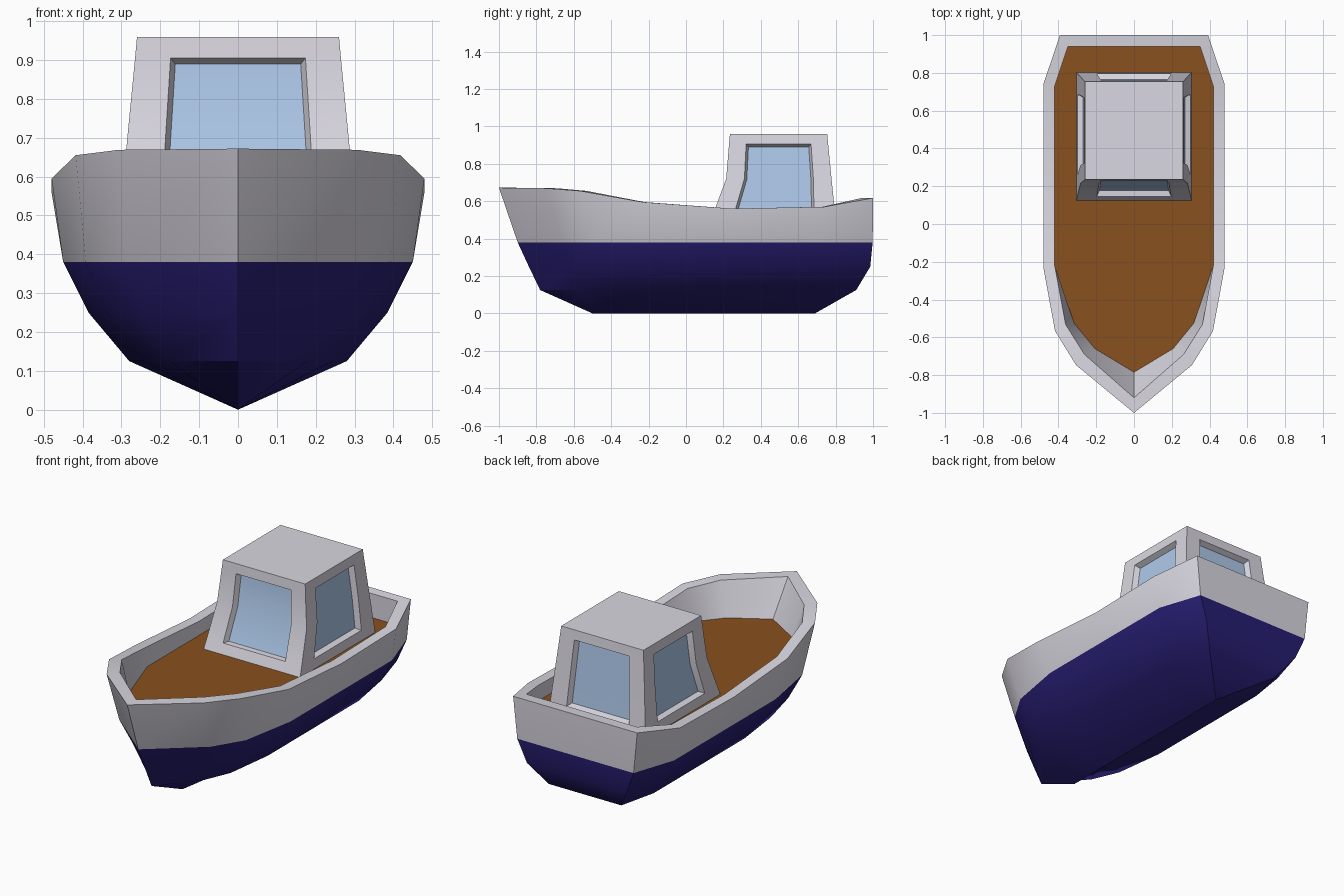
import bpy, bmesh, math

if "Cube" in bpy.data.objects:
    bpy.data.objects.remove(bpy.data.objects["Cube"])


def material(name, rgb):
    m = bpy.data.materials.new(name)
    m.diffuse_color = (*rgb, 1)
    m.use_nodes = True
    m.node_tree.nodes["Principled BSDF"].inputs["Base Color"].default_value = m.diffuse_color
    return m


GREY = material("grey_paint", (0.70, 0.68, 0.75))
NAVY = material("navy_paint", (0.02, 0.013, 0.17))
WOOD = material("deck_wood", (0.25, 0.083, 0.0135))
GLASS = material("window_glass", (0.42, 0.58, 0.82))


def mirrored(half):
    """Close a bow-to-stern half outline by mirroring it across x = 0."""
    return half + [(-x, y, z) for x, y, z in reversed(half[1:])]


def skin(bm, rings):
    """Bridge equal-length closed rings with quads; returns one face list per band."""
    vs = [[bm.verts.new(p) for p in r] for r in rings]
    n = len(rings[0])
    return vs, [[bm.faces.new((a[i], a[(i + 1) % n], b[(i + 1) % n], b[i]))
                 for i in range(n)] for a, b in zip(vs, vs[1:])]


def finish(bm, name, mats, angle=30):
    me = bpy.data.meshes.new(name)
    bm.to_mesh(me)
    bm.free()
    for m in mats:
        me.materials.append(m)
    ob = bpy.data.objects.new(name, me)
    bpy.context.collection.objects.link(ob)
    bpy.ops.object.select_all(action='DESELECT')
    ob.select_set(True)
    bpy.context.view_layer.objects.active = ob
    bpy.ops.object.shade_smooth_by_angle(angle=math.radians(angle))
    return ob


# Half outlines from bow to stern: rail outer edge, rail inner edge, deck edge
rail = [(0, -1, .672), (.307, -.747, .669), (.418, -.567, .655), (.48, -.23, .595),
        (.48, .25, .56), (.48, .74, .57), (.392, 1, .617)]
inner_xy = [(0, -.92), (.263, -.69), (.362, -.532), (.42, -.22),
            (.42, .25), (.42, .73), (.35, .94)]
deck_xy = [(0, -.785), (.207, -.66), (.317, -.525)] + inner_xy[3:]
DECK_Z = .48
inner = [(x, y, r[2]) for (x, y), r in zip(inner_xy, rail)]
deck = [(x, y, DECK_Z) for x, y in deck_xy]

# Hull levels below the rail: z, half width, bow y, stern y
levels = [(0, 0, -.5, .69), (.125, .28, -.78, .91),
          (.25, .385, -.84, .985), (.38, .45, -.9, .998)]
rings = [[(x * w / .48, y0 + (y + 1) / 2 * (y1 - y0), z) for x, y, _ in rail]
         for z, w, y0, y1 in levels]

# Hull shell: keel up to the rail, over it and down to the deck
bm = bmesh.new()
_, bands = skin(bm, [mirrored(r) for r in rings + [rail, inner, deck]])
for band in bands[:3]:
    for f in band:
        f.material_index = 1
bmesh.ops.remove_doubles(bm, verts=bm.verts, dist=1e-4)
finish(bm, "hull", [GREY, NAVY])

# Deck floor
bm = bmesh.new()
bm.faces.new([bm.verts.new(p) for p in mirrored(deck)])
finish(bm, "deck", [WOOD])

# Cabin: rows of z, half width, front y, back y, with window columns on each wall
rows = [(DECK_Z, .305, .125, .803), (.535, .30, .146, .797), (.72, .283, .215, .778),
        (.905, .265, .23, .76), (.96, .26, .235, .755)]


def cabin_ring(z, w, yf, yb):
    c = [(-w, yf), (w, yf), (w, yb), (-w, yb)]
    return [(a[0] + (b[0] - a[0]) * t, a[1] + (b[1] - a[1]) * t, z)
            for a, b in zip(c, c[1:] + c[:1]) for t in (0, .1725, .8275)]


bm = bmesh.new()
vs, bands = skin(bm, [cabin_ring(*r) for r in rows])
bm.faces.new(vs[-1])
bm.normal_update()

# Recessed windows on all four walls
for side in range(4):
    panes = [bands[1][3 * side + 1], bands[2][3 * side + 1]]
    bmesh.ops.inset_region(bm, faces=panes, thickness=.013, depth=-.03,
                           use_even_offset=True, use_boundary=True)
    for f in panes:
        f.material_index = 1
finish(bm, "cabin", [GREY, GLASS])
